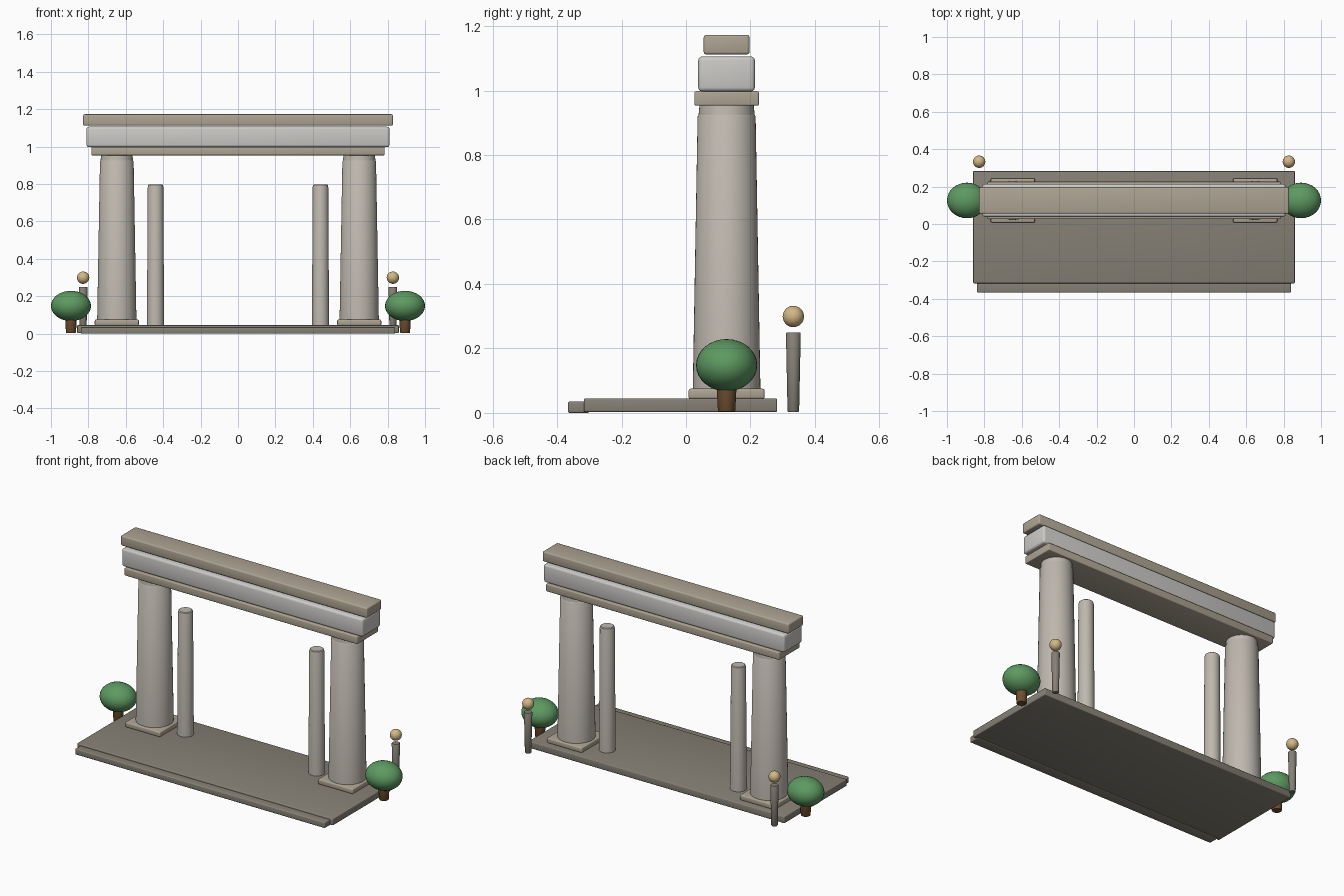
import bpy, bmesh, math

if "Cube" in bpy.data.objects:
    bpy.data.objects.remove(bpy.data.objects["Cube"])

Y = 0.126  # centre line of the gateway


def material(name, rgb):
    m = bpy.data.materials.new(name)
    m.diffuse_color = (*rgb, 1)
    m.use_nodes = True
    m.node_tree.nodes["Principled BSDF"].inputs["Base Color"].default_value = m.diffuse_color
    return m


dark_stone = material("dark_stone", (0.24, 0.22, 0.18))
tan_stone = material("tan_stone", (0.42, 0.37, 0.29))
column_stone = material("column_stone", (0.52, 0.48, 0.43))
pale_stone = material("pale_stone", (0.60, 0.59, 0.57))
leaf_green = material("leaf_green", (0.11, 0.32, 0.12))
bark_brown = material("bark_brown", (0.16, 0.08, 0.03))
globe_tan = material("globe_tan", (0.65, 0.47, 0.24))


def finish(name, bm, loc, mat):
    me = bpy.data.meshes.new(name)
    bmesh.ops.recalc_face_normals(bm, faces=bm.faces[:])
    bm.to_mesh(me)
    bm.free()
    me.materials.append(mat)
    ob = bpy.data.objects.new(name, me)
    bpy.context.collection.objects.link(ob)
    ob.location = loc
    bpy.ops.object.select_all(action='DESELECT')
    ob.select_set(True)
    bpy.context.view_layer.objects.active = ob
    bpy.ops.object.shade_smooth_by_angle(angle=math.radians(35))
    return ob


def box(name, x, y, z, mat, bevel=0.005):
    """Bevelled box from (min, max) ranges."""
    bm = bmesh.new()
    bmesh.ops.create_cube(bm, size=1)
    bmesh.ops.scale(bm, vec=(x[1] - x[0], y[1] - y[0], z[1] - z[0]), verts=bm.verts)
    bmesh.ops.bevel(bm, geom=bm.edges[:], offset=bevel, segments=3,
                    profile=0.5, affect='EDGES')
    return finish(name, bm, (sum(x) / 2, sum(y) / 2, sum(z) / 2), mat)


def lathe(name, profile, loc, mat, n=32):
    """Closed round solid from (radius, height) rings."""
    bm = bmesh.new()
    rings = [[bm.verts.new((r * math.cos(2 * math.pi * i / n),
                            r * math.sin(2 * math.pi * i / n), z)) for i in range(n)]
             for r, z in profile]
    for a, b in zip(rings, rings[1:]):
        for i in range(n):
            j = (i + 1) % n
            bm.faces.new((a[i], a[j], b[j], b[i]))
    bm.faces.new(rings[0][::-1])
    bm.faces.new(rings[-1])
    return finish(name, bm, loc, mat)


def ball(name, radii, loc, mat):
    bm = bmesh.new()
    bmesh.ops.create_uvsphere(bm, u_segments=32, v_segments=16, radius=1)
    bmesh.ops.scale(bm, vec=radii, verts=bm.verts)
    return finish(name, bm, loc, mat)


# Floor slab and front step
box("platform", (-0.86, 0.86), (-0.317, 0.283), (0.003, 0.045), dark_stone)
box("front_step", (-0.84, 0.84), (-0.366, -0.30), (0, 0.035), dark_stone)

# Stacked beam
box("lower_beam", (-0.784, 0.784), (Y - 0.1, Y + 0.1), (0.953, 0.998), tan_stone)
box("main_beam", (-0.81, 0.81), (Y - 0.088, Y + 0.088), (0.997, 1.106), pale_stone, 0.013)
box("top_beam", (-0.828, 0.828), (Y - 0.071, Y + 0.071), (1.112, 1.173), tan_stone, 0.008)

for side, s in (("left", -1), ("right", 1)):
    # Main column with plinth and neck
    x = s * 0.648
    box(side + "_plinth", (x - 0.118, x + 0.118), (Y - 0.118, Y + 0.118),
        (0.043, 0.075), tan_stone, 0.007)
    lathe(side + "_column", [(0.105, 0.07), (0.09, 0.92), (0.086, 0.926)],
          (x, Y, 0), column_stone, 48)
    lathe(side + "_neck", [(0.087, 0.924), (0.084, 0.956)], (x, Y, 0), column_stone, 48)

    # Slim inner post
    lathe(side + "_inner_post", [(0.046, 0.043), (0.0415, 0.785), (0.039, 0.794), (0.034, 0.798)],
          (s * 0.441, Y, 0), column_stone)

    # Round shrub
    lathe(side + "_shrub_trunk", [(0.025, 0.004), (0.027, 0.007), (0.031, 0.085)],
          (s * 0.893, Y, 0), bark_brown)
    ball(side + "_shrub_crown", (0.107, 0.095, 0.081), (s * 0.893, Y, 0.148), leaf_green)

    # Bollard with floating globe
    lathe(side + "_bollard", [(0.016, 0.003), (0.018, 0.006), (0.023, 0.247), (0.021, 0.25)],
          (s * 0.828, 0.333, 0), dark_stone)
    ball(side + "_globe", (0.033, 0.033, 0.033), (s * 0.828, 0.333, 0.299), globe_tan)
